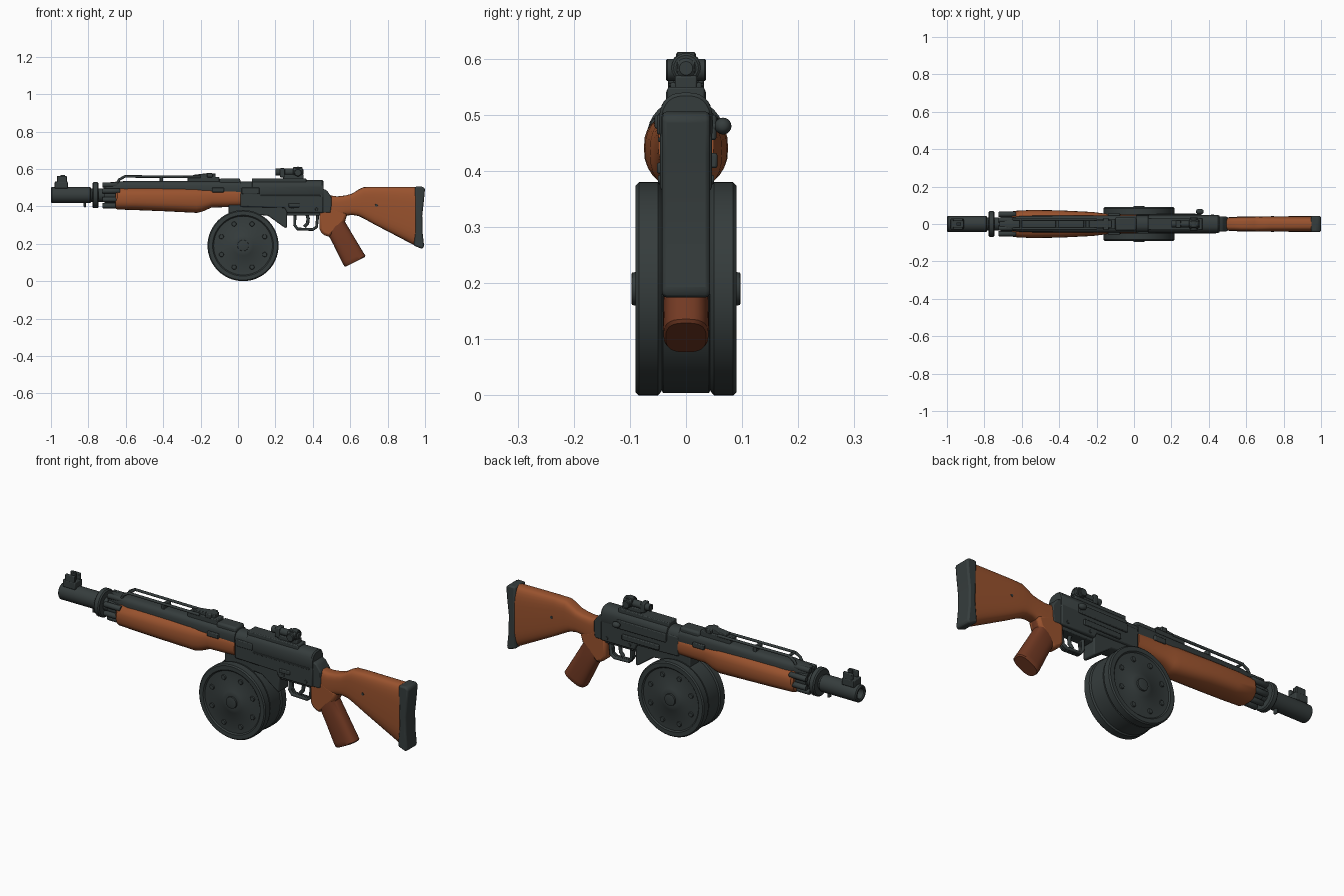
import bpy, bmesh, math
from mathutils import Vector

if "Cube" in bpy.data.objects:
    bpy.data.objects.remove(bpy.data.objects["Cube"])


def material(name, rgb):
    m = bpy.data.materials.new(name)
    m.diffuse_color = (*rgb, 1)
    m.use_nodes = True
    m.node_tree.nodes["Principled BSDF"].inputs["Base Color"].default_value = m.diffuse_color
    return m


METAL = material("dark gunmetal", (0.036, 0.046, 0.046))
WOOD = material("orange brown wood", (0.32, 0.085, 0.027))
DARK_WOOD = material("dark red wood", (0.17, 0.042, 0.017))


def finish(bm, name, mat, bevel=0, segs=2, angle=35):
    bmesh.ops.recalc_face_normals(bm, faces=bm.faces)
    me = bpy.data.meshes.new(name)
    bm.to_mesh(me)
    bm.free()
    ob = bpy.data.objects.new(name, me)
    bpy.context.collection.objects.link(ob)
    me.materials.append(mat)
    if bevel:
        b = ob.modifiers.new("bevel", "BEVEL")
        b.width, b.segments, b.limit_method = bevel, segs, "ANGLE"
    bpy.ops.object.select_all(action="DESELECT")
    ob.select_set(True)
    bpy.context.view_layer.objects.active = ob
    bpy.ops.object.shade_smooth_by_angle(angle=math.radians(angle))
    return ob


def skin(bm, rings):
    """Join equal rings of points, capping both ends."""
    rv = [[bm.verts.new(p) for p in r] for r in rings]
    for a, b in zip(rv, rv[1:]):
        for i in range(len(a)):
            j = (i + 1) % len(a)
            bm.faces.new((a[i], a[j], b[j], b[i]))
    bm.faces.new(rv[0])
    bm.faces.new(rv[-1])


def loft(name, secs, mat, p=2.6, n=28, bevel=0):
    """Sections (x1, z1, x2, z2, half width): superellipses spanning two side-view points."""
    def sp(v):
        return math.copysign(abs(v) ** (2 / p), v)
    rings = []
    for x1, z1, x2, z2, hy in secs:
        c = Vector(((x1 + x2) / 2, 0, (z1 + z2) / 2))
        d = Vector(((x1 - x2) / 2, 0, (z1 - z2) / 2))
        rings.append([c + d * sp(math.cos(t)) + Vector((0, hy * sp(math.sin(t)), 0))
                      for t in (2 * math.pi * i / n for i in range(n))])
    bm = bmesh.new()
    skin(bm, rings)
    return finish(bm, name, mat, bevel)


def lathe(name, pts, centre, axis, mat=METAL, n=32):
    """Turn (distance along axis, radius) points around the x or y axis."""
    rings = []
    for a, r in pts:
        ring = []
        for i in range(n):
            t = 2 * math.pi * i / n
            u, v = r * math.cos(t), r * math.sin(t)
            ring.append(Vector(centre) + Vector((a, u, v) if axis == "x" else (u, a, v)))
        rings.append(ring)
    bm = bmesh.new()
    skin(bm, rings)
    return finish(bm, name, mat)


def rod(name, a, b, r, centre, axis, n=20):
    return lathe(name, [(a, r * .85), (a + .003, r), (b - .003, r), (b, r * .85)], centre, axis, METAL, n)


def plate(name, pts, y0, y1, mat=METAL, bevel=0.006):
    """Side-view outline extruded from y0 to y1."""
    bm = bmesh.new()
    skin(bm, [[(x, y, z) for x, z in pts] for y in (y0, y1)])
    return finish(bm, name, mat, bevel)


def box(name, x0, x1, y0, y1, z0, z1, bevel=0.004):
    return plate(name, [(x0, z0), (x1, z0), (x1, z1), (x0, z1)], y0, y1, METAL, bevel)


def tube(name, pts, r):
    cu = bpy.data.curves.new(name, "CURVE")
    cu.dimensions, cu.bevel_depth, cu.bevel_resolution, cu.use_fill_caps = "3D", r, 2, True
    s = cu.splines.new("POLY")
    s.points.add(len(pts) - 1)
    for q, co in zip(s.points, pts):
        q.co = (*co, 1)
    ob = bpy.data.objects.new(name, cu)
    bpy.context.collection.objects.link(ob)
    cu.materials.append(METAL)
    bpy.ops.object.select_all(action="DESELECT")
    ob.select_set(True)
    bpy.context.view_layer.objects.active = ob
    bpy.ops.object.convert(target="MESH")
    bpy.ops.object.shade_smooth_by_angle(angle=math.radians(50))


# Barrel with open muzzle, and collar
lathe("barrel", [(-.90, .026), (-.995, .026), (-1, .03), (-1, .038), (-.995, .043), (-.79, .043),
                 (-.785, .036), (-.60, .036)], (0, 0, .46), "x")
lathe("barrel_collar", [(-.778, .04), (-.778, .064), (-.772, .07), (-.752, .07), (-.746, .064), (-.746, .04)],
      (0, 0, .46), "x")
box("barrel_lug", -.825, -.812, -.01, .01, .395, .425)
# Cage of rods in front of the handguard
lathe("cage_core", [(-.715, .03), (-.715, .048), (-.63, .048)], (0, 0, .46), "x")
for i in range(8):
    t = math.pi * (2 * i + 1) / 8
    rod("cage_rod", -.725, -.63, .014, (0, .056 * math.cos(t), .459 + .06 * math.sin(t)), "x", 12)
# Front sight
box("front_sight_base", -.98, -.91, -.03, .03, .495, .532)
for s in (-1, 1):
    box("front_sight_ear", -.968, -.915, s * .022 - .007, s * .022 + .007, .525, .563)
box("front_sight_post", -.95, -.925, -.007, .007, .525, .568, .002)

# Wooden handguard
loft("handguard", [(x, t, x, b, w) for x, t, b, w in (
    (-.655, .494, .388, .062), (-.645, .5, .383, .07), (-.55, .502, .38, .075), (-.40, .502, .374, .073),
    (-.22, .502, .365, .064), (-.19, .5, .372, .06), (-.14, .5, .394, .054), (.013, .5, .397, .05))], WOOD)
for s in (-1, 1):
    box("handguard_clip", -.14, -.075, s * .048 - .008, s * .048 + .008, .475, .5)
# Upper cover, rails and rear sight
loft("upper_cover", [(x, t, x, .45, w) for x, t, w in (
    (-.72, .525, .03), (-.65, .532, .036), (-.6, .535, .044), (-.1, .535, .046), (.013, .535, .046))], METAL, 3.2)
for s in (-1, 1):
    y = s * .025
    tube("top_rail", [(-.645, y, .525), (-.635, y, .543), (-.605, y, .56), (-.2, y, .557)], .007)
tube("rail_crossbar", [(-.605, -.025, .56), (-.605, .025, .56)], .007)
for x in (-.42, -.27):
    box("rail_support", x, x + .02, -.028, .028, .52, .557)
box("rear_sight_base", -.26, -.1, -.028, .028, .52, .558)
plate("rear_sight_leaf", [(-.24, .55), (-.12, .55), (-.12, .575), (-.16, .578), (-.24, .568)], -.02, .02, bevel=.003)
box("rear_sight_slide", -.165, -.135, -.032, .032, .555, .577)
box("upper_block", -.1, .013, -.036, .036, .50, .549, .01)

# Receiver
plate("receiver_body", [(.013, .5), (.013, .398), (.25, .392), (.262, .365), (.455, .365), (.455, .5)], -.046, .046)
loft("receiver_cover", [(x, t, x, .43, w) for x, t, w in (
    (.005, .532, .045), (.075, .532, .045), (.078, .54, .048), (.45, .54, .048), (.456, .534, .044))], METAL, 2.6)
plate("receiver_tail", [(.44, .365), (.495, .365), (.5, .4), (.5, .45), (.475, .485), (.44, .5)], -.039, .039)
plate("magazine_well", [(.05, .41), (.05, .36), (.16, .35), (.25, .285), (.262, .285), (.262, .41)], -.038, .038)
box("side_panel", .02, .115, -.052, -.04, .465, .50)
box("side_rib", .12, .44, -.05, -.04, .452, .46, .002)
box("selector", .27, .33, -.052, -.04, .395, .415)
for x in (.29, .42):
    rod("receiver_pin", -.05, .05, .008, (x, 0, .385), "y", 12)
# Bolt side
box("ejection_plate", .08, .36, .04, .054, .455, .5)
box("bolt_lever", .12, .33, .04, .056, .405, .432)
rod("bolt_handle", .03, .068, .009, (.352, 0, .48), "y")
lathe("bolt_knob", [(-.02, .005), (-.016, .011), (-.006, .015), (.006, .015), (.016, .011), (.02, .005)],
      (.352, .066, .48), "x", METAL, 20)

# Optic
box("optic_base", .075, .365, -.033, .033, .52, .55)
box("optic_mount", .24, .35, -.02, .02, .54, .57)
lathe("optic_tube", [(.205, .012), (.2, .012), (.2, .018), (.345, .018), (.35, .012)], (0, 0, .583), "x")
rod("optic_ring", .295, .345, .026, (0, 0, .584), "x")
rod("optic_turret", -.018, .018, .028, (.32, 0, .584), "y")
rod("optic_knobs", -.036, .036, .02, (.32, 0, .58), "y")
box("optic_front_clamp", .225, .25, -.022, .022, .555, .604)

# Drum magazine, mirrored turned halves
half = [(.041, .186), (.043, .181), (.046, .186), (.05, .19), (.084, .19), (.09, .184), (.09, .163), (.084, .157),
        (.084, .06), (.088, .054), (.088, .03), (.096, .029), (.097, .026), (.097, .004)]
lathe("drum_magazine", [(-a, r) for a, r in reversed(half)] + half, (.027, 0, .19), "y", METAL, 64)
for i in range(8):
    t = math.pi * (i + .5) / 4
    rod("drum_rivet", -.09, .09, .013, (.027 + .125 * math.cos(t), 0, .19 + .125 * math.sin(t)), "y", 14)
box("drum_neck", -.05, .12, -.038, .038, .33, .41)

# Trigger and guard
for y in (-.01, 0, .01):
    tube("trigger_guard", [(.305, y, .372), (.303, y, .3), (.318, y, .279), (.4, y, .276), (.42, y, .29),
                           (.428, y, .37)], .008)
tube("trigger", [(.365, 0, .37), (.375, 0, .335), (.372, 0, .31), (.355, 0, .29)], .009)
box("trigger_housing", .262, .44, -.03, .03, .35, .375)

# Wooden stock, grip and butt plate
loft("stock", [(x, t, x, b, w) for x, t, b, w in (
    (.48, .46, .32, .036), (.53, .453, .33, .036), (.575, .458, .35, .037), (.61, .468, .354, .037),
    (.645, .49, .348, .039), (.67, .502, .336, .04), (.73, .504, .303, .041), (.95, .504, .188, .042))], WOOD, 3.6, 32)
plate("grip_root", [(.435, .37), (.435, .275), (.452, .25), (.488, .235), (.57, .318), (.585, .365), (.5, .40)],
      -.036, .036, WOOD, .014)
loft("grip", [(.585, .36, .46, .27, .034), (.572, .318, .486, .24, .038), (.605, .262, .508, .2, .039),
              (.672, .15, .558, .098, .041), (.681, .136, .569, .08, .04), (.679, .129, .575, .077, .036)],
     DARK_WOOD, 2.8)
plate("butt_plate", [(.945, .505), (.985, .506), (1, .495), (.994, .43), (.985, .35), (.987, .26), (.995, .185),
                     (.985, .172), (.94, .19), (.95, .3)], -.043, .043, METAL, .012)
rod("stock_screw", -.0425, .0425, .008, (.74, 0, .405), "y", 12)
